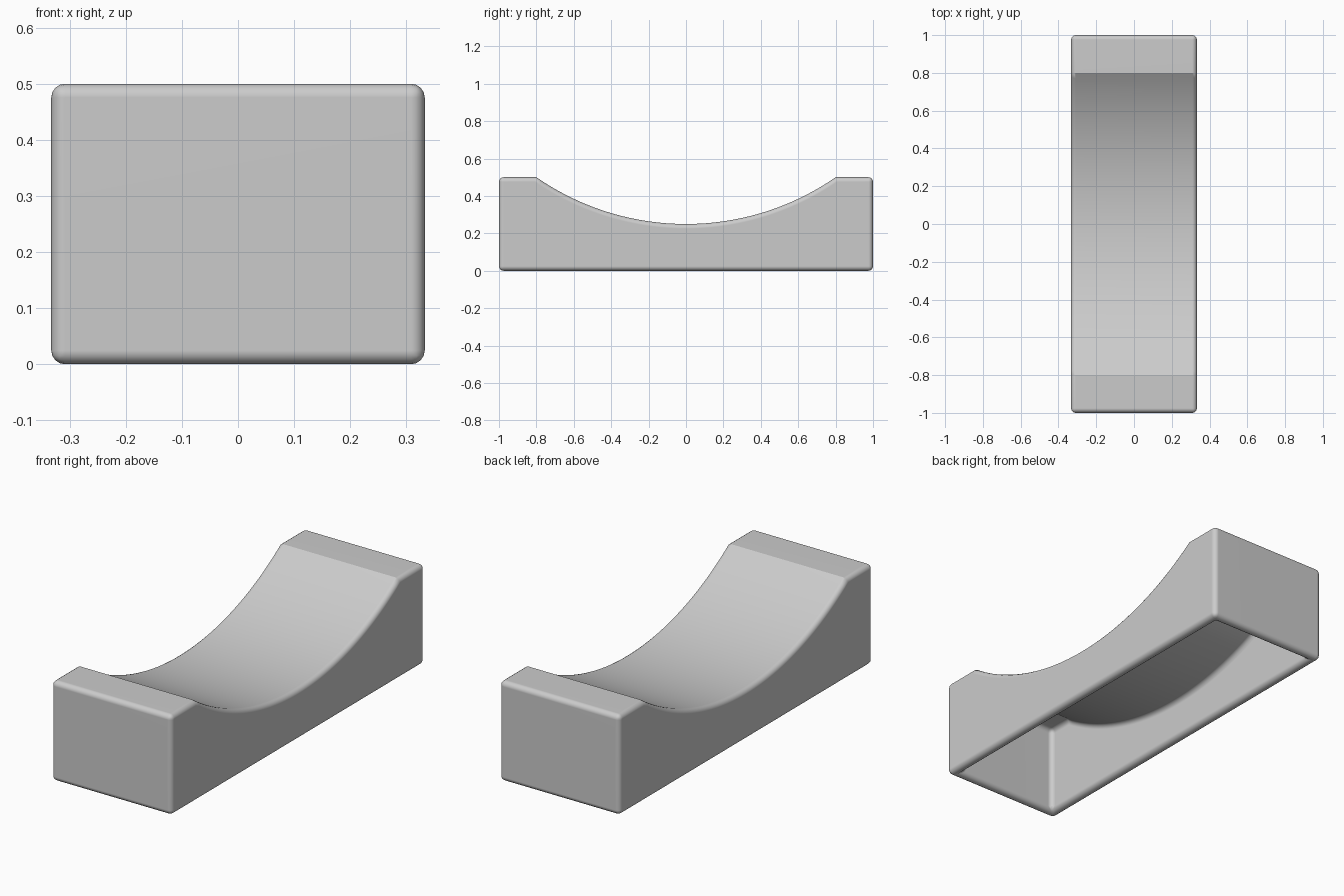
import bpy
import bmesh
import math

cube = bpy.data.objects.get("Cube")
if cube:
    bpy.data.objects.remove(cube, do_unlink=True)

HALF_W, HALF_L, HEIGHT = 0.333, 1.0, 0.5
DIP, DIP_HALF = 0.25, 0.8
WALL, ROUND = 0.05, 0.0245
STEPS = 48

# Arc of the saddle: radius and centre height
sag = HEIGHT - DIP
RADIUS = (DIP_HALF ** 2 + sag ** 2) / (2 * sag)
CENTRE = DIP + RADIUS


def saddle_profile(inset):
    """Side outline (y, z): base corners, flat ends and the hollow arc."""
    top, end, r = HEIGHT - inset, HALF_L - inset, RADIUS + inset
    reach = math.acos((CENTRE - top) / r)
    pts = [(-end, 0), (end, 0), (end, top)]
    for i in range(STEPS + 1):
        a = reach * (1 - 2 * i / STEPS)
        pts.append((r * math.sin(a), CENTRE - r * math.cos(a)))
    pts.append((-end, top))
    return pts


def add_skin(bm, inset):
    """Extrude the outline across the width, leaving the base open."""
    pts = saddle_profile(inset)
    w = HALF_W - inset
    right, left = [[bm.verts.new((x, y, z)) for y, z in pts] for x in (-w, w)]
    bm.faces.new(right)
    bm.faces.new(left)
    n = len(pts)
    for i in range(1, n):
        j = (i + 1) % n
        bm.faces.new((right[i], right[j], left[j], left[i]))
    return [right[0], right[1], left[1], left[0]]


# Outer and inner skins joined by the bottom rim
bm = bmesh.new()
outer = add_skin(bm, 0)
inner = add_skin(bm, WALL)
for i in range(4):
    j = (i + 1) % 4
    bm.faces.new((outer[i], outer[j], inner[j], inner[i]))
bmesh.ops.recalc_face_normals(bm, faces=bm.faces)

# Round every square edge; the crease at each end of the arc stays crisp
square = [e for e in bm.edges if e.calc_face_angle(0) > math.radians(45)]
bmesh.ops.bevel(bm, geom=square, offset=ROUND, offset_type='OFFSET',
                segments=4, profile=0.5, affect='EDGES', clamp_overlap=False)
bmesh.ops.recalc_face_normals(bm, faces=bm.faces)

mesh = bpy.data.meshes.new("curved_cradle")
bm.to_mesh(mesh)
bm.free()
cradle = bpy.data.objects.new("curved_cradle", mesh)
bpy.context.collection.objects.link(cradle)

# Plain grey finish
grey = bpy.data.materials.new("light_grey")
grey.use_nodes = True
colour = (0.6, 0.6, 0.6, 1)
grey.diffuse_color = colour
grey.node_tree.nodes["Principled BSDF"].inputs["Base Color"].default_value = colour
mesh.materials.append(grey)

# Smooth rounding with flat-looking walls
bpy.ops.object.select_all(action='DESELECT')
cradle.select_set(True)
bpy.context.view_layer.objects.active = cradle
bpy.ops.object.shade_smooth_by_angle(angle=math.radians(30))
normals = cradle.modifiers.new("even_shading", 'WEIGHTED_NORMAL')
normals.keep_sharp = True
